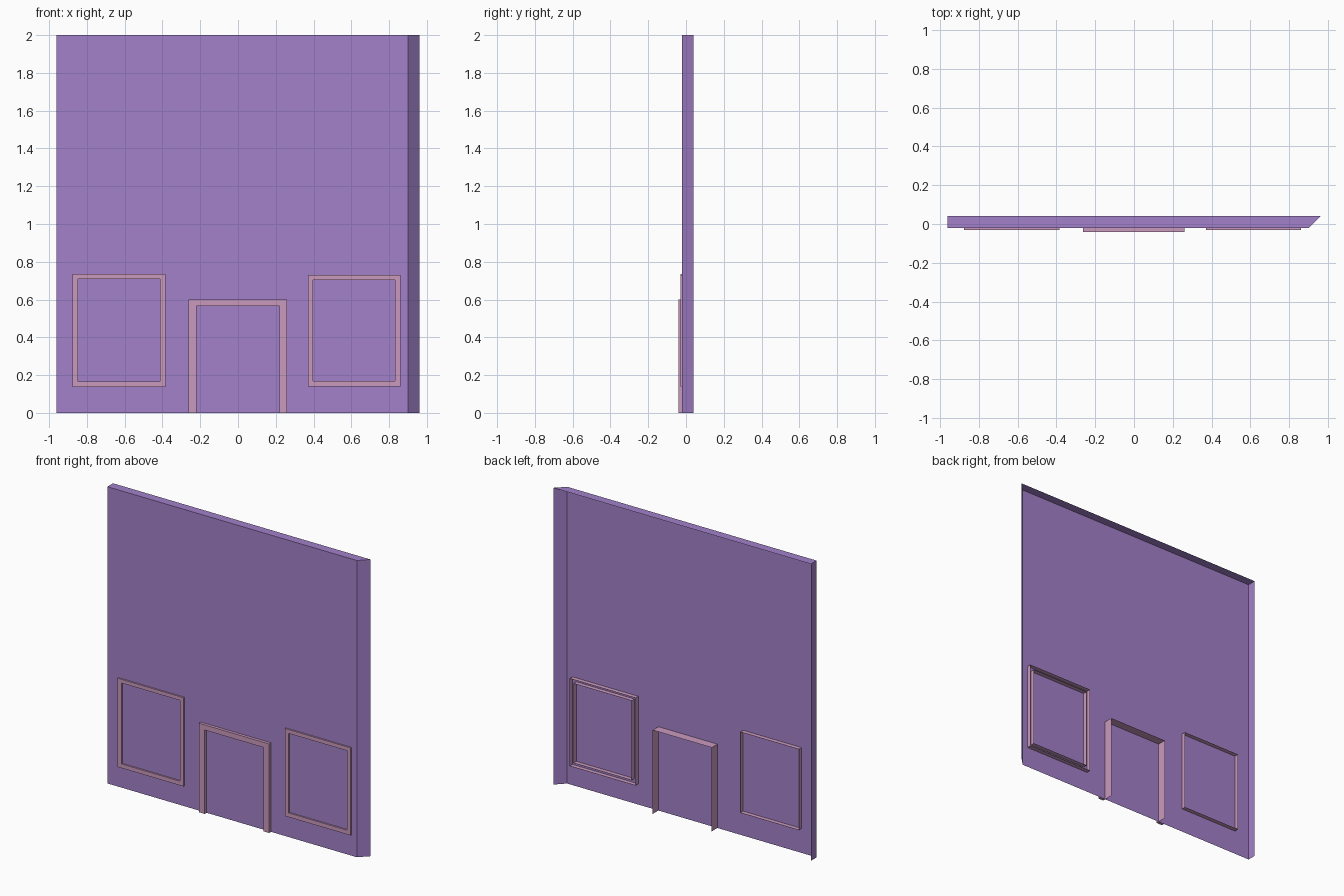
import bpy, bmesh

if "Cube" in bpy.data.objects:
    bpy.data.objects.remove(bpy.data.objects["Cube"])


def material(name, rgb):
    m = bpy.data.materials.new(name)
    m.diffuse_color = (*rgb, 1.0)
    m.use_nodes = True
    m.node_tree.nodes["Principled BSDF"].inputs["Base Color"].default_value = m.diffuse_color
    return m


PURPLE = material("wall purple", (0.365, 0.22, 0.59))
PINK = material("trim pink", (0.59, 0.32, 0.51))


def finish(name, bm, mat):
    mesh = bpy.data.meshes.new(name)
    bm.to_mesh(mesh)
    bm.free()
    mesh.materials.append(mat)
    obj = bpy.data.objects.new(name, mesh)
    bpy.context.collection.objects.link(obj)
    return obj


def outline(x0, x1, z0, z1):
    """Path up the left side, across the top and down the right side."""
    return [(x0, z0), (x0, z1), (x1, z1), (x1, z0)]


def build_trim(name, outer, inner, y_front, outer_back, inner_back, closed):
    """Front band with outer and inner side walls running back; open behind."""
    bm = bmesh.new()

    def ring(path, y):
        return [bm.verts.new((x, y, z)) for x, z in path]

    rings = [ring(outline(*outer), outer_back), ring(outline(*outer), y_front),
             ring(outline(*inner), y_front), ring(outline(*inner), inner_back)]
    for a, b in zip(rings, rings[1:]):
        for i in range(4 if closed else 3):
            j = (i + 1) % 4
            bm.faces.new((a[i], a[j], b[j], b[i]))
    # Feet of an open-bottomed trim
    if not closed:
        for x0, x1 in ((outer[0], inner[0]), (inner[1], outer[1])):
            bm.faces.new([bm.verts.new(p) for p in (
                (x0, outer_back, 0), (x1, outer_back, 0),
                (x1, y_front, 0), (x0, y_front, 0))])
    bm.normal_update()
    # Keep the visible band facing the front
    band = max(bm.faces, key=lambda f: abs(f.normal.y))
    if band.normal.y > 0:
        bmesh.ops.reverse_faces(bm, faces=[f for f in bm.faces if abs(f.normal.z) < 2])
    for f in bm.faces:
        if not closed and f.calc_center_median().z < 1e-5 and f.normal.z > 0:
            f.normal_flip()
    return finish(name, bm, PINK)


# Wall shell: side return, front and slanted corner, with a top and an open back
WALL_FRONT, WALL_BACK, HEIGHT = -0.02, 0.04, 2.0
plan = [(-0.96, WALL_BACK), (-0.96, WALL_FRONT), (0.90, WALL_FRONT), (0.96, WALL_BACK)]
bm = bmesh.new()
low = [bm.verts.new((x, y, 0)) for x, y in plan]
high = [bm.verts.new((x, y, HEIGHT)) for x, y in plan]
for i in range(3):
    bm.faces.new((low[i], low[i + 1], high[i + 1], high[i]))
bm.faces.new(high)
finish("wall_panel", bm, PURPLE)

# Door surround, its jambs run through to the back
build_trim("door_frame", (-0.263, 0.26, 0, 0.60), (-0.22, 0.22, 0, 0.565),
           -0.04, WALL_FRONT, WALL_BACK, False)

# Window frames; the right one pokes through the wall on both of its sides
build_trim("left_window_frame", (-0.877, -0.385, 0.137, 0.735), (-0.848, -0.412, 0.165, 0.71),
           -0.03, WALL_FRONT, 0.01, True)
build_trim("right_window_frame", (0.37, 0.86, 0.14, 0.73), (0.398, 0.832, 0.168, 0.704),
           -0.03, 0.01, 0.01, True)
